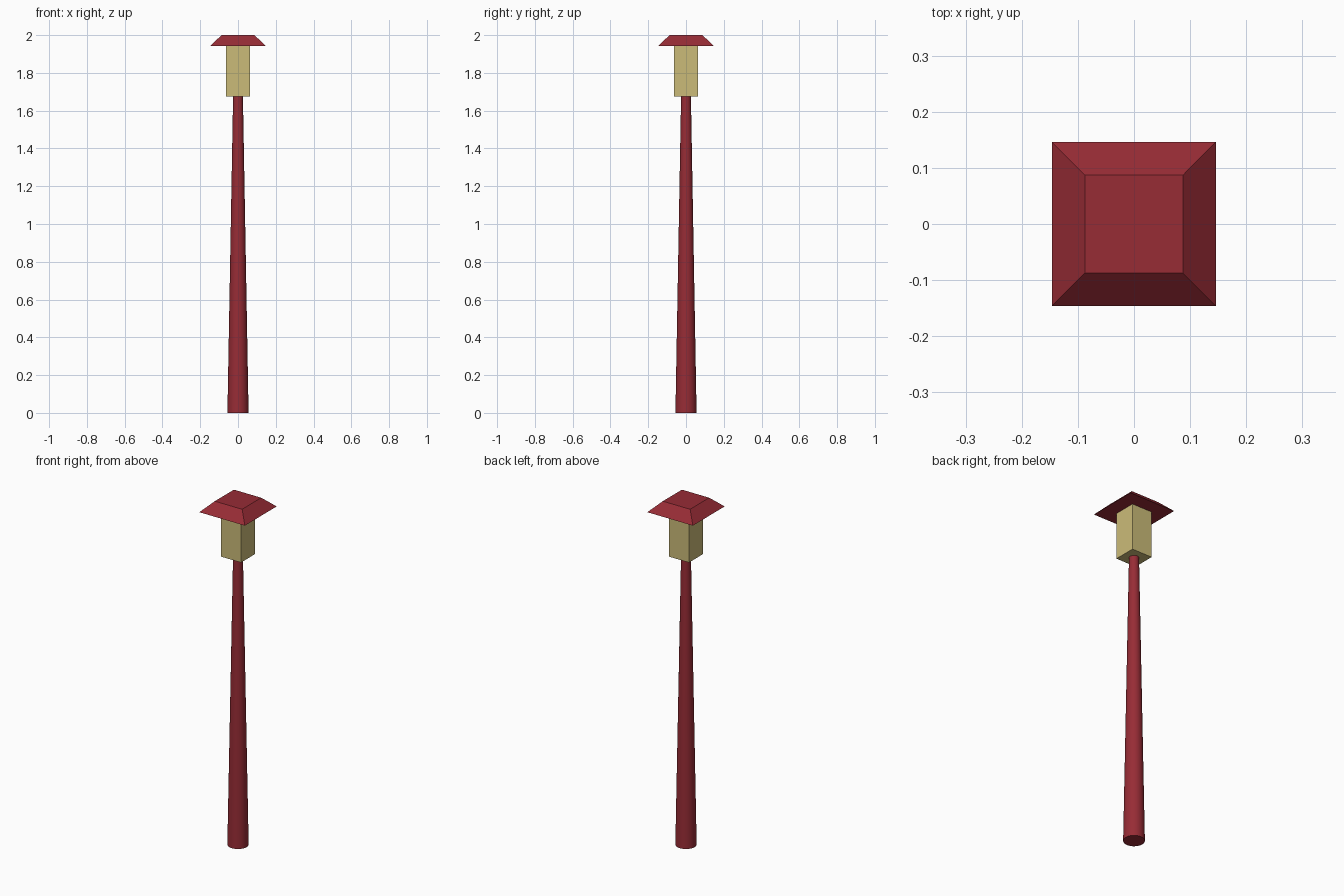
import bpy, math

if "Cube" in bpy.data.objects:
    bpy.data.objects.remove(bpy.data.objects["Cube"])


def material(name, rgb):
    m = bpy.data.materials.new(name)
    m.diffuse_color = (*rgb, 1)
    m.use_nodes = True
    m.node_tree.nodes["Principled BSDF"].inputs["Base Color"].default_value = m.diffuse_color
    return m


def frustum(name, sides, r_low, r_high, z_low, z_high, mat, turn=0.0):
    """Upright tapered prism between two heights."""
    bpy.ops.mesh.primitive_cone_add(vertices=sides, radius1=r_low, radius2=r_high,
                                    depth=z_high - z_low,
                                    location=(0, 0, (z_low + z_high) / 2),
                                    rotation=(0, 0, turn))
    ob = bpy.context.object
    ob.name = name
    ob.data.materials.append(mat)
    bpy.ops.object.transform_apply(location=True, rotation=True, scale=True)
    return ob


red = material("dark_red_paint", (0.31, 0.025, 0.036))
glass = material("warm_glass", (0.60, 0.50, 0.19))
D = math.sqrt(2)          # half-width to corner radius for square parts
Q = math.radians(45)

# Tapered round pole
frustum("pole", 32, 0.056, 0.026, 0.0, 1.676, red)
bpy.ops.object.shade_smooth_by_angle(angle=math.radians(30))

# Square lantern box
frustum("lantern", 4, 0.064 * D, 0.064 * D, 1.676, 1.943, glass, Q)

# Flat-topped hipped roof
frustum("roof", 4, 0.146 * D, 0.0875 * D, 1.943, 2.0, red, Q)
